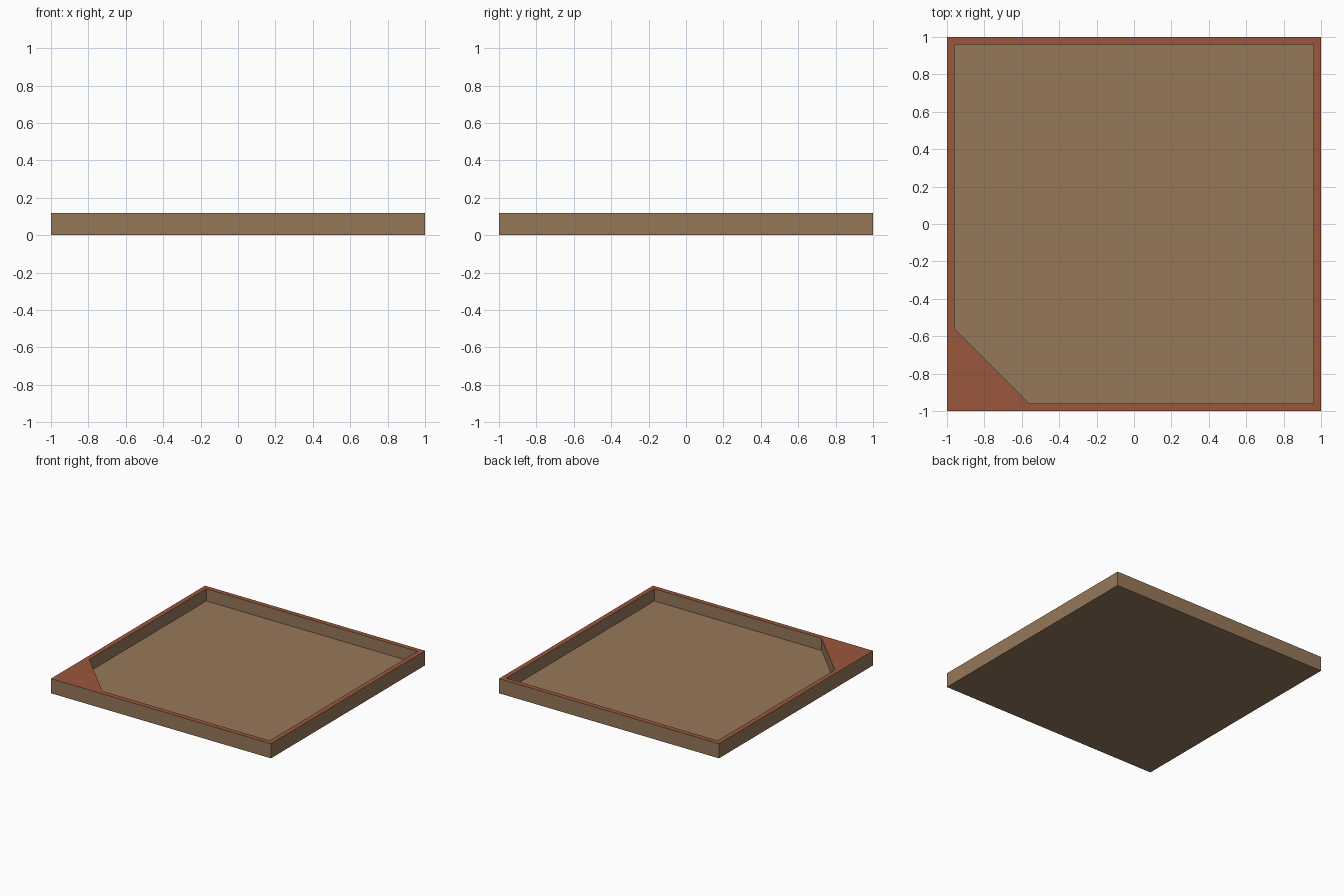
import bpy, bmesh

if "Cube" in bpy.data.objects:
    bpy.data.objects.remove(bpy.data.objects["Cube"])

HEIGHT, FLOOR = 0.12, 0.02
OUT, INN, CUT = 1.0, 0.96, 0.56


def material(name, rgb):
    m = bpy.data.materials.new(name)
    m.diffuse_color = (*rgb, 1.0)
    m.use_nodes = True
    m.node_tree.nodes["Principled BSDF"].inputs["Base Color"].default_value = m.diffuse_color
    return m


brown = material("brown wood", (0.305, 0.188, 0.102))
rust = material("rust red rim", (0.323, 0.095, 0.045))

bm = bmesh.new()


def ring(points, z):
    return [bm.verts.new((x, y, z)) for x, y in points]


outline = [(-OUT, -OUT), (OUT, -OUT), (OUT, OUT), (-OUT, OUT)]
# Recess outline with one chamfered corner
recess = [(-INN, -CUT), (-CUT, -INN), (INN, -INN), (INN, INN), (-INN, INN)]

bottom, top = ring(outline, 0), ring(outline, HEIGHT)
lip, floor = ring(recess, HEIGHT), ring(recess, FLOOR)

# Underside and recessed floor
bm.faces.new(bottom[::-1])
bm.faces.new(floor)

# Outer walls
for i in range(4):
    j = (i + 1) % 4
    bm.faces.new((bottom[i], bottom[j], top[j], top[i]))

# Inner walls and rim; the chamfer shares a single outer corner
match = [top[0], top[0], top[1], top[2], top[3]]
for i in range(5):
    j = (i + 1) % 5
    bm.faces.new((lip[i], lip[j], floor[j], floor[i]))
    corners = [match[i], match[j], lip[j], lip[i]]
    face = bm.faces.new(list(dict.fromkeys(corners)))
    face.material_index = 1

bmesh.ops.recalc_face_normals(bm, faces=bm.faces)
mesh = bpy.data.meshes.new("tray")
bm.to_mesh(mesh)
bm.free()
mesh.materials.append(brown)
mesh.materials.append(rust)
bpy.context.collection.objects.link(bpy.data.objects.new("tray", mesh))
